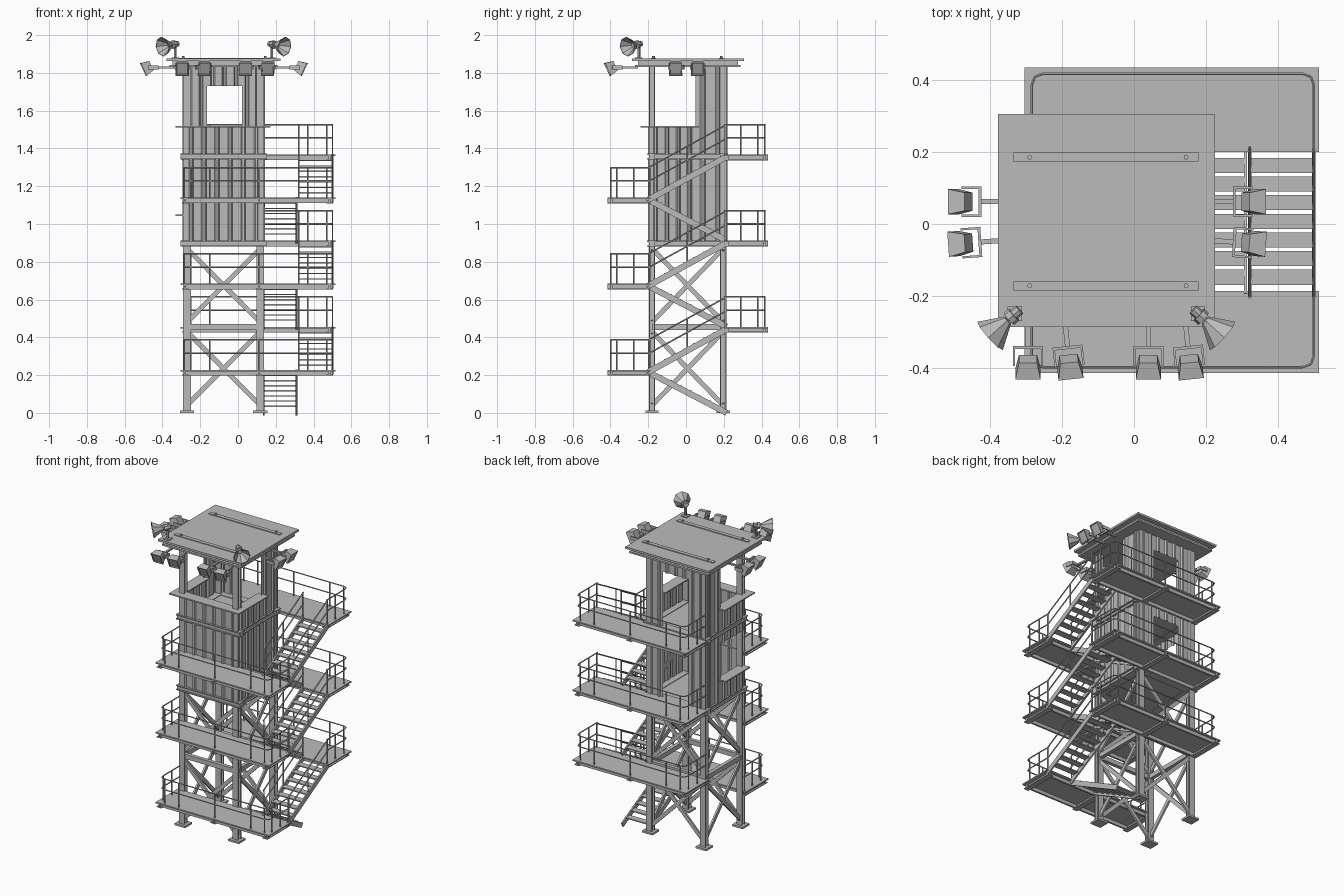
import bpy, bmesh
from math import radians
from mathutils import Vector, Matrix

cube = bpy.data.objects.get("Cube")
if cube:
    bpy.data.objects.remove(cube)

steel = bpy.data.materials.new("grey_steel")
steel.use_nodes = True
GREY = (0.5, 0.5, 0.5, 1)
steel.diffuse_color = GREY
steel.node_tree.nodes["Principled BSDF"].inputs["Base Color"].default_value = GREY

X0, X1, Y0, Y1 = -0.27, 0.118, -0.18, 0.197      # leg centre lines
WX0, WX1, WY0, WY1 = -0.284, 0.132, -0.192, 0.209  # wall lines
CX, CY = -0.077, 0.01                            # tower centre
RISE = 0.228
ROOF = 1.875


class Part:
    """Collects simple solids into one named object."""

    def __init__(self, name):
        self.name, self.bm = name, bmesh.new()

    def box(self, x0, x1, y0, y1, z0, z1):
        c = Vector((x0 + x1, y0 + y1, z0 + z1)) / 2
        size = (x1 - x0, y1 - y0, z1 - z0, 1)
        bmesh.ops.create_cube(self.bm, size=1, matrix=Matrix.Translation(c) @ Matrix.Diagonal(size))

    def beam(self, p, q, side, w, h):
        """Square bar from p to q; w is measured along side."""
        p, q = Vector(p), Vector(q)
        d = (q - p).normalized()
        s = Vector(side).normalized()
        m = Matrix((d, s, d.cross(s))).transposed().to_4x4()
        m.translation = (p + q) / 2
        bmesh.ops.create_cube(self.bm, size=1, matrix=m @ Matrix.Diagonal(((q - p).length, w, h, 1)))

    def cone(self, m, r1, r2, depth, sides=8):
        return bmesh.ops.create_cone(self.bm, cap_ends=True, segments=sides, radius1=r1,
                                     radius2=r2, depth=depth, matrix=m)["verts"]

    def tube(self, points, r=0.004):
        for p, q in zip(points, points[1:]):
            p, q = Vector(p), Vector(q)
            m = (q - p).to_track_quat('Z', 'Y').to_matrix().to_4x4()
            m.translation = (p + q) / 2
            self.cone(m, r, r, (q - p).length, 6)

    def wall(self, p, q, z0, z1):
        """Ribbed sheet between two plan points, ribs on the right-hand side."""
        p, q = Vector(p), Vector(q)
        d = (q - p).normalized()
        n = Vector((d.y, -d.x))
        length = (q - p).length
        ribs = max(1, round(length / 0.065))
        pitch = length / ribs
        plan = [p]
        for i in range(ribs):
            for t, o in ((0.32, 0), (0.42, 1), (0.58, 1), (0.68, 0)):
                plan.append(p + d * pitch * (i + t) + n * 0.01 * o)
        plan.append(q)
        low = [self.bm.verts.new((*v, z0)) for v in plan]
        top = [self.bm.verts.new((*v, z1)) for v in plan]
        faces = [self.bm.faces.new((low[i], low[i + 1], top[i + 1], top[i]))
                 for i in range(len(plan) - 1)]
        bmesh.ops.solidify(self.bm, geom=faces, thickness=0.005)

    def done(self):
        bmesh.ops.recalc_face_normals(self.bm, faces=self.bm.faces)
        mesh = bpy.data.meshes.new(self.name)
        self.bm.to_mesh(mesh)
        self.bm.free()
        mesh.materials.append(steel)
        bpy.context.collection.objects.link(bpy.data.objects.new(self.name, mesh))


# Legs: H columns on foot plates
legs = Part("legs")
for x in (X0, X1):
    for y in (Y0, Y1):
        legs.box(x - 0.038, x + 0.038, y - 0.035, y + 0.035, 0, 0.012)
        legs.box(x - 0.004, x + 0.004, y - 0.016, y + 0.016, 0.012, 1.84)
        for s in (-0.014, 0.014):
            legs.box(x - 0.02, x + 0.02, y + s - 0.003, y + s + 0.003, 0.012, 1.84)
legs.done()

# Cross braces and middle ties on all four sides
braces = Part("cross_braces")
for z0, z1 in ((0.04, 0.43), (0.48, 0.87)):
    for a, b in ((z0, z1), (z1, z0)):
        for y in (Y0, Y1):
            braces.beam((X0, y, a), (X1, y, b), (0, 1, 0), 0.012, 0.025)
        for x in (X0, X1):
            braces.beam((x, Y0, a), (x, Y1, b), (1, 0, 0), 0.012, 0.025)
for y in (Y0, Y1):
    braces.box(X0, X1, y - 0.012, y + 0.012, 0.44, 0.47)
for x in (X0, X1):
    braces.box(x - 0.012, x + 0.012, Y0, Y1, 0.44, 0.47)
braces.done()

# Floor frames: I-beam ring with a deck inside
frames = Part("floor_frames")
for z in (0.88, 1.342):
    for a, b, r in ((0, 0.006, 0.026), (0.006, 0.026, 0.016), (0.026, 0.032, 0.026)):
        for y in (Y0, Y1):
            frames.box(X0 - 0.035, X1 + 0.035, y - r, y + r, z + a, z + b)
        for x in (X0, X1):
            frames.box(x - r, x + r, Y0, Y1, z + a, z + b)
    frames.box(X0, X1, Y0, Y1, z + 0.012, z + 0.028)
frames.done()

# Ribbed walls; the rear of each room has a doorway
DOOR0, DOOR1, SIDE = -0.165, 0.02, 0.05
walls = Part("cabin_walls")
for z0, z1, head in ((0.91, 1.345, 1.28), (1.373, 1.84, 1.73)):
    walls.wall((WX1, WY1), (DOOR1, WY1), z0, z1)
    walls.wall((DOOR0, WY1), (WX0, WY1), z0, z1)
    walls.wall((DOOR1, WY1), (DOOR0, WY1), head, z1)
    walls.wall((WX0, WY1), (WX0, SIDE), z0, z1)
    walls.wall((WX1, SIDE), (WX1, WY1), z0, z1)
for z0, z1 in ((0.91, 1.345), (1.373, 1.512)):
    walls.wall((WX0, WY0), (WX1, WY0), z0, z1)
    walls.wall((WX1, WY0), (WX1, SIDE), z0, z1)
for z0, z1 in ((0.91, 1.045), (1.28, 1.345), (1.373, 1.512)):
    walls.wall((WX0, SIDE), (WX0, WY0), z0, z1)
walls.done()

# Window ledges
ledges = Part("window_ledges")
ledges.box(-0.33, 0.173, -0.24, -0.165, 1.51, 1.518)
for a, b in ((-0.33, -0.255), (0.1, 0.173)):
    ledges.box(a, b, -0.165, 0.07, 1.51, 1.518)
ledges.box(-0.33, -0.26, -0.19, 0.06, 1.042, 1.05)
ledges.done()

# Roof: two plates with a recessed edge, strips and bolts
roof = Part("roof")
for r, z0, z1 in ((0.285, 1.832, 1.843), (0.27, 1.843, 1.862), (0.302, 1.862, ROOF)):
    roof.box(CX - r, CX + r, CY - r + 0.006, CY + r - 0.006, z0, z1)
for y in (-0.172, 0.186):
    roof.box(-0.335, 0.18, y - 0.0125, y + 0.0125, ROOF, ROOF + 0.005)
    for x in (-0.29, 0.145):
        roof.cone(Matrix.Translation((x, y, ROOF + 0.007)), 0.007, 0.007, 0.014)
roof.done()


# Landings with beams below and a railing round the outside
def landing(name, y_in, y_out, rail_y, z):
    a, b = sorted((y_in, y_out))
    p = Part(name + "_landing")
    p.box(-0.305, 0.515, a, b, z - 0.008, z)
    for y in (a + 0.02, b - 0.02):
        p.box(-0.29, 0.5, y - 0.006, y + 0.006, z - 0.03, z - 0.008)
    for x in (-0.28, 0.11, 0.485):
        p.box(x - 0.005, x + 0.005, a, b, z - 0.026, z - 0.008)
        p.box(x - 0.017, x + 0.017, a, b, z - 0.031, z - 0.026)
    p.done()

    r = Part(name + "_railing")
    s = 1 if rail_y > y_in else -1
    c0, c1 = 0.008, 0.03
    left, right = -0.284, 0.5
    for h in (0.088, 0.158):
        plan = [(left, y_in), (left, rail_y - s * c1), (left + c0, rail_y - s * c0),
                (left + c1, rail_y), (right - c1, rail_y), (right - c0, rail_y - s * c0),
                (right, rail_y - s * c1), (right, y_in)]
        r.tube([(x, y, z + h) for x, y in plan])
    posts = [(x, rail_y) for x in (-0.25, -0.15, 0.11, 0.37, 0.47)]
    posts += [(x, y_in + s * o) for x in (left, right) for o in (0.01, 0.09, 0.18)]
    for x, y in posts:
        r.tube([(x, y, z), (x, y, z + 0.158)])
    r.done()


# Stair flights with stringers, treads and optional handrails
def flight(name, x0, x1, start, end, rails):
    p = Part(name)
    a, b = Vector((0, *start)), Vector((0, *end))
    drop = Vector((0, 0, -0.012))
    for x in (x0 + 0.005, x1 - 0.005):
        o = Vector((x, 0, 0))
        p.beam(a + o + drop, b + o + drop, (1, 0, 0), 0.009, 0.032)
        if rails:
            for h in (0.085, 0.158):
                up = o + Vector((0, 0, h))
                p.tube([a + up, b + up])
            for t in (0.02, 0.5, 0.98):
                foot = a.lerp(b, t) + o
                p.tube([foot, foot + Vector((0, 0, 0.158))])
    for i in range(1, 8):
        v = a.lerp(b, i / 8)
        p.box(x0 + 0.008, x1 - 0.008, v.y - 0.021, v.y + 0.021, v.z - 0.007, v.z)
    p.done()


for i in range(3):
    ground = 2 * RISE * i
    low, high = ground + RISE, ground + 2 * RISE
    landing(f"front_{i + 1}", -0.187, -0.415, -0.398, low)
    landing(f"back_{i + 1}", 0.2, 0.435, 0.418, high)
    flight(f"inner_stairs_{i + 1}", 0.132, 0.315, (0.215, ground + 0.012), (-0.2, low), False)
    flight(f"outer_stairs_{i + 1}", 0.317, 0.505, (-0.2, low), (0.215, high), True)


# Floodlights: arm, yoke and tapered lamp, facing local -y
def floodlight(index, x, y, turn, yaw=0):
    p = Part(f"floodlight_{index}")
    p.box(-0.007, 0.007, 0, 0.085, -0.005, 0.005)
    p.box(-0.042, 0.042, -0.008, 0, -0.01, 0.01)
    for s in (-0.039, 0.039):
        p.box(s - 0.003, s + 0.003, -0.055, 0, -0.01, 0.01)
    tilt = Matrix.Translation((0, -0.056, 0)) @ Matrix.Rotation(radians(25), 4, 'X')
    lamp = bmesh.ops.create_cube(p.bm, size=1)["verts"]
    for v in lamp:
        k = 1 if v.co.y < 0 else 0.72
        v.co = Vector((v.co.x * 0.07 * k, v.co.y * 0.046, v.co.z * 0.074 * k))
    p.bm.normal_update()
    glass = [f for f in lamp[0].link_faces if f.normal.y < -0.9] or \
            [f for v in lamp for f in v.link_faces if f.normal.y < -0.9][:1]
    bmesh.ops.transform(p.bm, matrix=tilt, verts=lamp)
    p.bm.normal_update()
    bmesh.ops.inset_region(p.bm, faces=glass, thickness=0.007)
    bmesh.ops.inset_region(p.bm, faces=glass, thickness=0.002, depth=-0.006)
    m = Matrix.Translation((x, y, 1.828)) @ Matrix.Rotation(radians(turn + yaw), 4, 'Z')
    p.bm.transform(m)
    p.done()


lights = [(x, -0.34, 0, yaw) for x, yaw in ((-0.295, 0), (-0.185, 6), (0.04, 0), (0.15, 6))]
for y, yaw in ((0.062, 0), (-0.05, 4)):
    lights += [(-0.425, y, -90, yaw), (0.275, y, 90, -yaw)]
for i, args in enumerate(lights):
    floodlight(i + 1, *args)

# Horn speakers on short posts at the front roof corners
for side, turn in (("right", -48), ("left", 48)):
    s = -1 if turn < 0 else 1
    p = Part(side + "_horn_speaker")
    x, y, z = CX + s * 0.255, -0.25, 1.952
    aim = Matrix.Translation((x, y, z)) @ Matrix.Rotation(radians(turn), 4, 'Z') \
        @ Matrix.Rotation(radians(98), 4, 'X')
    bell = p.cone(aim @ Matrix.Translation((0, 0, 0.06)), 0.014, 0.053, 0.066)
    mouth = [f for f in {f for v in bell for f in v.link_faces} if len(f.verts) == 8]
    mouth = [max(mouth, key=lambda f: f.calc_area())]
    p.bm.normal_update()
    bmesh.ops.inset_region(p.bm, faces=mouth, thickness=0.003)
    bmesh.ops.inset_region(p.bm, faces=mouth, thickness=0.036, depth=-0.05)
    p.cone(aim @ Matrix.Translation((0, 0, 0.012)), 0.022, 0.022, 0.018)
    p.cone(aim @ Matrix.Translation((0, 0, -0.006)), 0.015, 0.015, 0.024)
    p.tube([(x, y, ROOF), (x, y, z)], 0.008)
    p.box(x - 0.02, x + 0.02, y - 0.02, y + 0.02, ROOF, ROOF + 0.006)
    p.done()
